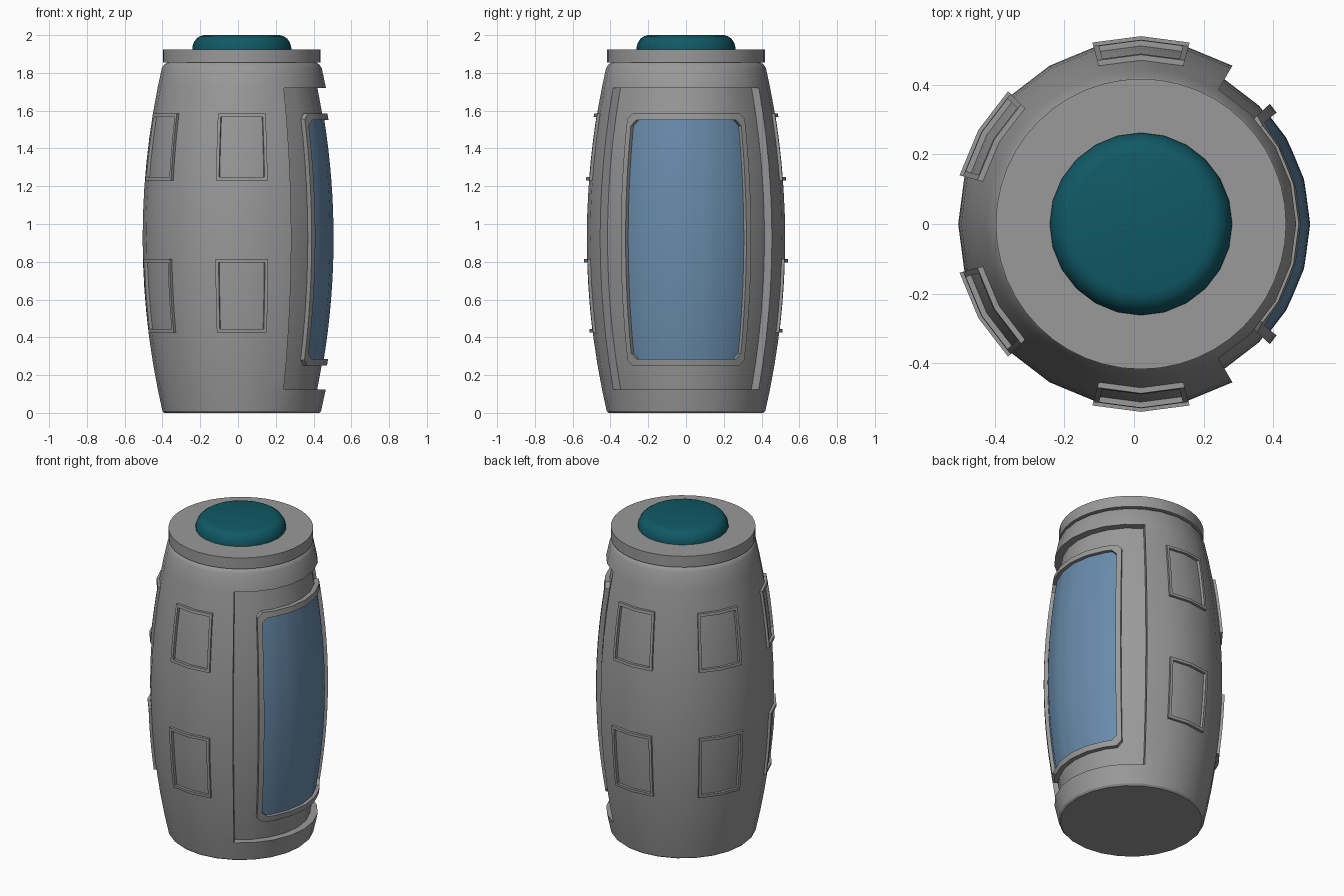
import bpy, bmesh, math

if "Cube" in bpy.data.objects:
    bpy.data.objects.remove(bpy.data.objects["Cube"])

CX = 0.02                      # barrel axis
SIDES = 24
STEP = math.radians(360 / SIDES)


def material(name, rgb):
    m = bpy.data.materials.new(name)
    m.diffuse_color = (*rgb, 1)
    m.use_nodes = True
    m.node_tree.nodes["Principled BSDF"].inputs["Base Color"].default_value = m.diffuse_color
    return m


GREY = material("grey metal", (0.32, 0.32, 0.32))
BLUE = material("blue glass", (0.14, 0.26, 0.41))
TEAL = material("dark teal", (0.005, 0.10, 0.13))


def radius(z):
    return 0.525 - 0.105 * ((z - 0.925) / 0.915) ** 2


def point(a, z, off=0.0):
    """Point on the faceted barrel surface at angle a, pushed out by off."""
    facet = math.cos(STEP / 2) / math.cos(a % STEP - STEP / 2)
    r = (radius(z) + off) * facet
    return (CX + r * math.cos(a), r * math.sin(a), z)


def finish(name, bm, mat, recalc=True):
    bmesh.ops.remove_doubles(bm, verts=bm.verts, dist=1e-5)
    if recalc:
        bmesh.ops.recalc_face_normals(bm, faces=bm.faces)
    me = bpy.data.meshes.new(name)
    bm.to_mesh(me)
    bm.free()
    me.materials.append(mat)
    ob = bpy.data.objects.new(name, me)
    bpy.context.collection.objects.link(ob)
    bpy.ops.object.select_all(action='DESELECT')
    ob.select_set(True)
    bpy.context.view_layer.objects.active = ob
    bpy.ops.object.shade_smooth_by_angle(angle=math.radians(30))
    return ob


def lathe(profile, sides=SIDES):
    """Closed solid of revolution from (radius, z) pairs."""
    bm = bmesh.new()
    rings = [[bm.verts.new((CX + r * math.cos(2 * math.pi * i / sides),
                            r * math.sin(2 * math.pi * i / sides), z))
              for i in range(sides)] for r, z in profile]
    for lo, hi in zip(rings, rings[1:]):
        for i in range(sides):
            j = (i + 1) % sides
            bm.faces.new((lo[i], lo[j], hi[j], hi[i]))
    bm.faces.new(rings[0][::-1])
    bm.faces.new(rings[-1])
    return bm


def patch(name, half, z0, z1, off, na, nz, mat):
    """Curved sheet following the barrel, centred on +x."""
    bm = bmesh.new()
    g = [[bm.verts.new(point(-half + 2 * half * i / na, z0 + (z1 - z0) * j / nz, off))
          for i in range(na + 1)] for j in range(nz + 1)]
    for j in range(nz):
        for i in range(na):
            bm.faces.new((g[j][i], g[j][i + 1], g[j + 1][i + 1], g[j + 1][i]))
    return finish(name, bm, mat, recalc=False)


def outline(mid, half, z0, z1, ca, cz, n):
    """Chamfered rectangle in (angle, z), n steps per side."""
    a0, a1 = mid - half, mid + half
    c = [(a0 + ca, z0), (a1 - ca, z0), (a1, z0 + cz), (a1, z1 - cz),
         (a1 - ca, z1), (a0 + ca, z1), (a0, z1 - cz), (a0, z0 + cz)]
    pts = []
    for k in range(8):
        (p, q), (s, t) = c[k], c[(k + 1) % 8]
        m = n if k % 2 == 0 else 1
        pts += [(p + (s - p) * i / m, q + (t - q) * i / m) for i in range(m)]
    return pts


def frame(name, mid, half, z0, z1, wa, wz, lo, hi, ca, cz, n):
    """Raised border between an outer and an inner outline."""
    outer = outline(mid, half, z0, z1, ca, cz, n)
    inner = outline(mid, half - wa, z0 + wz, z1 - wz, ca, cz, n)
    bm = bmesh.new()
    loops = [[bm.verts.new(point(a, z, off)) for a, z in src]
             for src, off in ((outer, lo), (outer, hi), (inner, hi), (inner, lo))]
    count = len(outer)
    for k in range(4):
        p, q = loops[k], loops[(k + 1) % 4]
        for i in range(count):
            j = (i + 1) % count
            bm.faces.new((p[i], p[j], q[j], q[i]))
    return finish(name, bm, GREY)


# barrel body with a sunken bay on the +x side
BAY0, BAY1, DEPTH, BAY = 0.125, 1.72, 0.045, math.radians(60)
zs = [0.01] + [BAY0 + (BAY1 - BAY0) * i / 12 for i in range(13)] + [1.825]
body = lathe([(0.41, 0.0)] + [(radius(z), z) for z in zs] + [(0.412, 1.843), (0.395, 1.855)])
bay = []
for f in body.faces:
    c = f.calc_center_median()
    if abs(math.atan2(c.y, c.x - CX)) < BAY and BAY0 < c.z < BAY1 and len(f.verts) == 4:
        bay.append(f)
bmesh.ops.delete(body, geom=bay, context='FACES')
rim = [e for e in body.edges if e.is_boundary]
walls = bmesh.ops.extrude_edge_only(body, edges=rim)["geom"]
for v in walls:
    if isinstance(v, bmesh.types.BMVert):
        s = 1 - DEPTH / radius(v.co.z)
        v.co.x = CX + (v.co.x - CX) * s
        v.co.y *= s
finish("barrel_body", body, GREY)
patch("bay_floor", BAY, BAY0, BAY1, -DEPTH, 8, 12, GREY)

# blue window and its border
patch("bay_window", math.radians(41), 0.27, 1.565, -0.039, 16, 16, BLUE)
frame("bay_window_border", 0, math.radians(43), 0.25, 1.585, math.radians(3.6), 0.035,
      -0.05, -0.017, math.radians(4), 0.03, 16)

# small raised frames around the other sides
for deg in (90, 150, 210, 270):
    for row, (z0, z1) in (("upper", (1.23, 1.585)), ("lower", (0.425, 0.815))):
        frame(f"{row}_panel_frame_{deg}", math.radians(deg), math.radians(15), z0, z1,
              math.radians(1.8), 0.018, -0.01, 0.016, 0, 0, 6)

# lid and push button
finish("lid", lathe([(0.417, 1.855), (0.417, 1.925)], 48), GREY)
finish("button", lathe([(0.262, 1.92), (0.262, 1.935), (0.255, 1.96), (0.24, 1.982),
                        (0.222, 1.994), (0.20, 2.0)]), TEAL)
